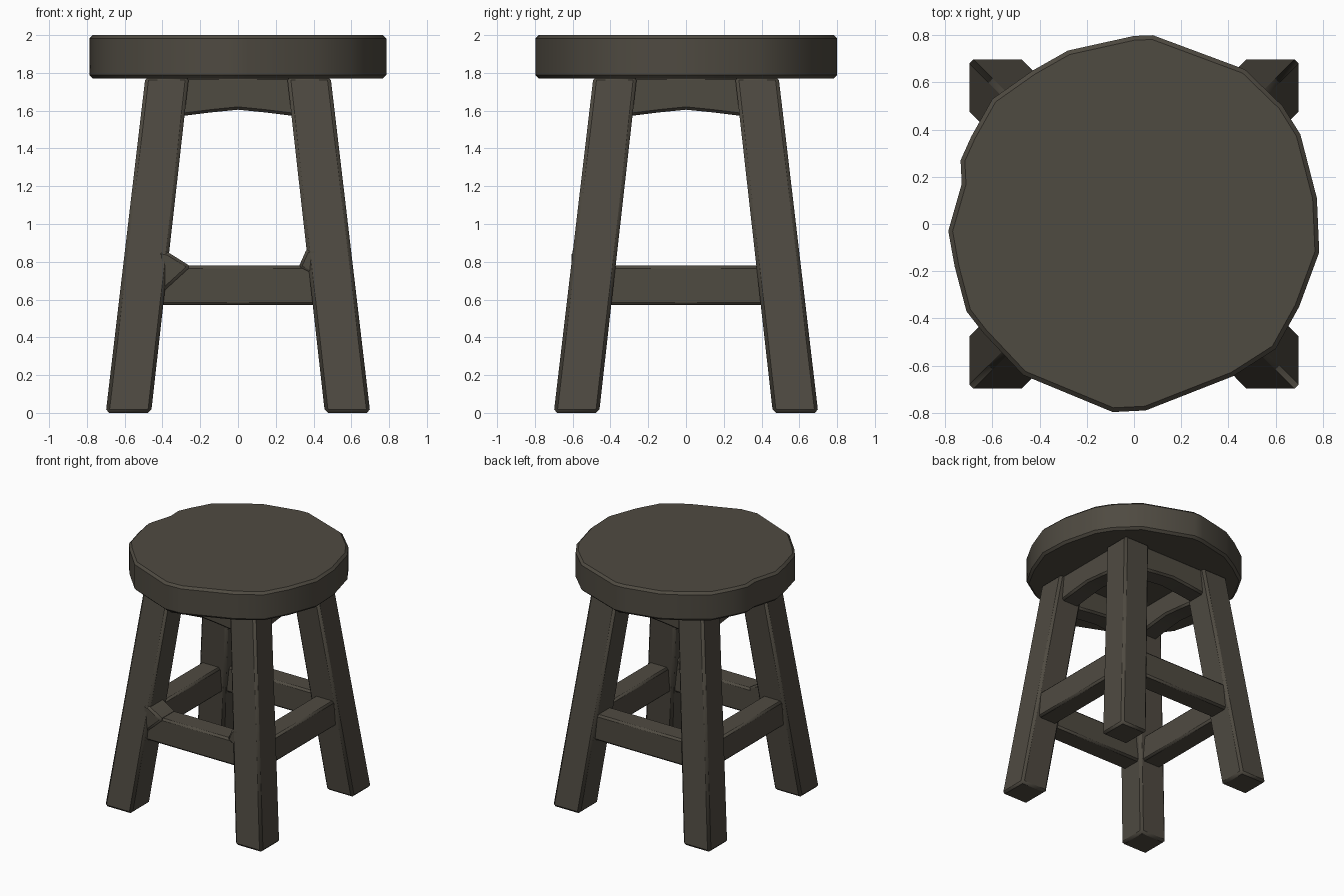
import bpy, bmesh, math
from mathutils import Matrix

if "Cube" in bpy.data.objects:
    bpy.data.objects.remove(bpy.data.objects["Cube"])

wood = bpy.data.materials.new("dark weathered wood")
wood.diffuse_color = (0.078, 0.069, 0.053, 1)
wood.use_nodes = True
wood.node_tree.nodes["Principled BSDF"].inputs["Base Color"].default_value = wood.diffuse_color


def loft(name, lower, upper, bevel, turn=0.0):
    """Solid between two matching outlines, with chamfered sharp edges."""
    bm = bmesh.new()
    a = [bm.verts.new(p) for p in lower]
    b = [bm.verts.new(p) for p in upper]
    n = len(a)
    bm.faces.new(a[::-1])
    bm.faces.new(b)
    for i in range(n):
        j = (i + 1) % n
        bm.faces.new((a[i], a[j], b[j], b[i]))
    bmesh.ops.rotate(bm, verts=bm.verts, matrix=Matrix.Rotation(turn, 3, 'Z'))
    bmesh.ops.recalc_face_normals(bm, faces=bm.faces)
    sharp = [e for e in bm.edges if e.calc_face_angle(0) > math.radians(50)]
    bmesh.ops.bevel(bm, geom=sharp, offset=bevel, segments=1,
                    affect='EDGES', clamp_overlap=True)
    me = bpy.data.meshes.new(name)
    bm.to_mesh(me)
    bm.free()
    me.materials.append(wood)
    ob = bpy.data.objects.new(name, me)
    bpy.context.collection.objects.link(ob)
    bpy.ops.object.select_all(action='DESELECT')
    ob.select_set(True)
    bpy.context.view_layer.objects.active = ob
    bpy.ops.object.shade_smooth_by_angle(angle=math.radians(40))
    return ob


# Seat: rough hand-cut disc
rim = [(0.08, 0.80), (0.0, 0.797), (-0.28, 0.735), (-0.43, 0.65), (-0.60, 0.53),
       (-0.69, 0.37), (-0.735, 0.27), (-0.73, 0.17), (-0.787, -0.03), (-0.76, -0.18),
       (-0.71, -0.37), (-0.64, -0.46), (-0.47, -0.64), (-0.09, -0.797), (0.05, -0.79),
       (0.42, -0.645), (0.60, -0.53), (0.70, -0.35), (0.785, -0.12), (0.775, 0.11),
       (0.705, 0.38), (0.63, 0.50), (0.47, 0.655)]
loft("seat", [(x, y, 1.77) for x, y in rim], [(x, y, 2.0) for x, y in rim], 0.018)


# Legs: splayed square posts
def square(lo, hi, z):
    return [(lo, lo, z), (hi, lo, z), (hi, hi, z), (lo, hi, z)]


for k, name in enumerate(("back_right", "back_left", "front_left", "front_right")):
    loft(name + "_leg", square(0.46, 0.70, 0), square(0.26, 0.49, 1.78),
         0.018, k * math.pi / 2)


# Rails: side profiles extruded in depth, one set on each side
def rail(name, profile, near, far, turn):
    loft(name, [(u, -far, z) for u, z in profile],
         [(u, -near, z) for u, z in profile], 0.015, turn)


for k, side in enumerate(("front", "right", "back", "left")):
    turn = k * math.pi / 2
    # arched apron under the seat
    rail(side + "_apron", [(-0.31, 1.57), (-0.15, 1.59), (0, 1.605), (0.15, 1.59),
                           (0.31, 1.57), (0.31, 1.78), (-0.31, 1.78)], 0.30, 0.46, turn)
    # lower stretcher
    rail(side + "_stretcher", [(-0.42, 0.57), (0.42, 0.57), (0.42, 0.78), (-0.42, 0.78)],
         0.42, 0.59, turn)

# Rough corner lumps where the front stretcher meets the legs
rail("front_left_corner_lump", [(-0.42, 0.62), (-0.25, 0.775), (-0.37, 0.85), (-0.42, 0.86)],
     0.42, 0.605, 0)
rail("front_right_corner_lump", [(0.42, 0.72), (0.42, 0.88), (0.36, 0.86), (0.32, 0.77)],
     0.42, 0.60, 0)
